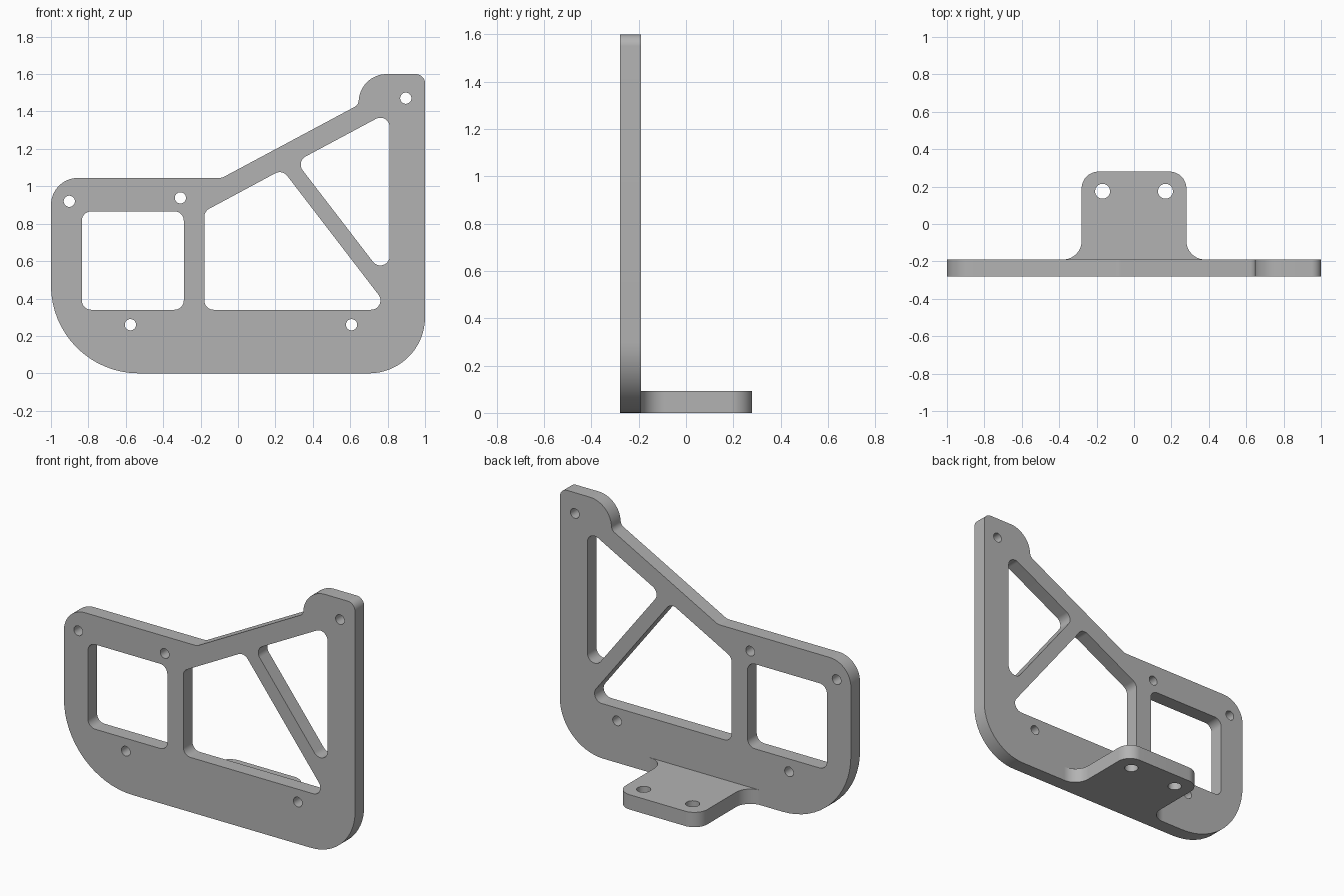
import bpy, bmesh, math
from mathutils import Vector, Matrix

if "Cube" in bpy.data.objects:
    bpy.data.objects.remove(bpy.data.objects["Cube"])

grey = bpy.data.materials.new("plain grey")
grey.diffuse_color = (0.45, 0.45, 0.45, 1)
grey.use_nodes = True
grey.node_tree.nodes["Principled BSDF"].inputs["Base Color"].default_value = grey.diffuse_color


def rounded(corners):
    """Closed loop from (x, y, radius) corners, each replaced by an arc."""
    pts = []
    for i, (x, y, r) in enumerate(corners):
        p = Vector((x, y))
        if r == 0:
            pts.append(p)
            continue
        a = (Vector(corners[i - 1][:2]) - p).normalized()
        b = (Vector(corners[(i + 1) % len(corners)][:2]) - p).normalized()
        half = a.angle(b) / 2
        centre = p + (a + b).normalized() * (r / math.sin(half))
        start = p + a * (r / math.tan(half)) - centre
        sweep = start.angle_signed(p + b * (r / math.tan(half)) - centre)
        n = max(4, math.ceil(abs(sweep) / math.radians(6)))
        for k in range(n + 1):
            t = -sweep * k / n          # angle_signed is clockwise-positive
            pts.append(centre + Matrix.Rotation(t, 2) @ start)
    return [p for i, p in enumerate(pts) if (p - pts[i - 1]).length > 1e-4]


def circle(x, y, r, n=32):
    return [Vector((x + r * math.cos(2 * math.pi * k / n),
                    y + r * math.sin(2 * math.pi * k / n))) for k in range(n)]


def slab(name, loops, place, depth):
    """Fill an outline with holes and extrude it along depth."""
    bm = bmesh.new()
    edges = []
    for loop in loops:
        vs = [bm.verts.new(place(p)) for p in loop]
        edges += [bm.edges.new((vs[i - 1], vs[i])) for i in range(len(vs))]
    bmesh.ops.triangle_fill(bm, edges=edges, use_beauty=True)
    out = bmesh.ops.extrude_face_region(bm, geom=bm.faces[:], use_keep_orig=True)
    bmesh.ops.translate(bm, vec=depth, verts=[
        g for g in out["geom"] if isinstance(g, bmesh.types.BMVert)])
    bmesh.ops.recalc_face_normals(bm, faces=bm.faces[:])
    bmesh.ops.dissolve_limit(bm, angle_limit=0.001, verts=bm.verts[:], edges=bm.edges[:])
    mesh = bpy.data.meshes.new(name)
    bm.to_mesh(mesh)
    bm.free()
    mesh.materials.append(grey)
    obj = bpy.data.objects.new(name, mesh)
    bpy.context.collection.objects.link(obj)
    bpy.ops.object.select_all(action='DESELECT')
    obj.select_set(True)
    bpy.context.view_layer.objects.active = obj
    bpy.ops.object.shade_smooth_by_angle(angle=math.radians(25))
    return obj


# Upright plate: outer outline, three windows, five screw holes
outline = rounded([(-1, 0, 0.47), (1, 0, 0.3), (1, 1.6, 0.05), (0.645, 1.6, 0.15),
                   (0.645, 1.436, 0.04), (-0.086, 1.045, 0.06), (-1, 1.045, 0.145)])
R = 0.05
square_window = rounded([(-0.835, 0.34, R), (-0.29, 0.34, R),
                         (-0.29, 0.866, R), (-0.835, 0.866, R)])
middle_window = rounded([(-0.18, 0.34, R), (0.813, 0.34, R),
                         (0.237, 1.09, R), (-0.18, 0.866, R)])
corner_window = rounded([(0.811, 0.48, R), (0.811, 1.4, R), (0.31, 1.132, R)])
screw_holes = [circle(x, z, 0.03) for x, z in (
    (-0.902, 0.92), (-0.308, 0.938), (0.897, 1.471), (-0.575, 0.26), (0.607, 0.26))]
slab("upright_plate", [outline, square_window, middle_window, corner_window] + screw_holes,
     lambda p: (p.x, -0.28, p.y), (0, 0.09, 0))

# Mounting tab at the back, flared where it meets the plate
tab = rounded([(-0.38, -0.19, 0), (0.38, -0.19, 0), (0.28, -0.19, 0.1), (0.28, 0.28, 0.09),
               (-0.28, 0.28, 0.09), (-0.28, -0.19, 0.1)])
slab("mounting_tab", [tab] + [circle(s * 0.168, 0.175, 0.04) for s in (-1, 1)],
     lambda p: (p.x, p.y, 0), (0, 0, 0.092))
